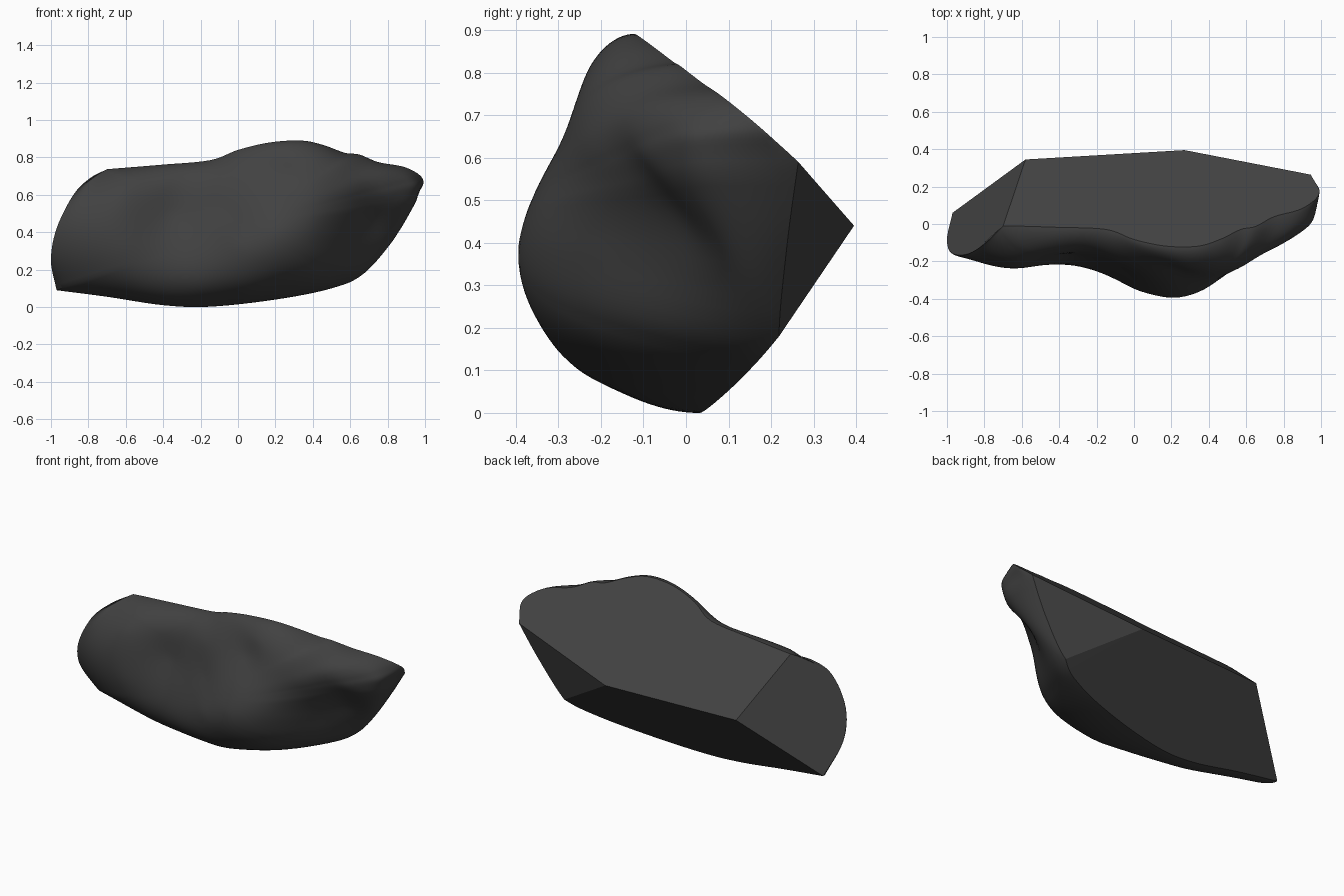
import bpy, bmesh, math
from mathutils import Vector
from mathutils.geometry import intersect_line_line_2d

if "Cube" in bpy.data.objects:
    bpy.data.objects.remove(bpy.data.objects["Cube"])

# Front outline (x, z), clockwise from the lower left corner
OUTLINE = [(-.97, .09), (-1, .25), (-.97, .42), (-.88, .6), (-.79, .69), (-.7, .737),
           (-.42, .76), (-.15, .785), (0, .84), (.17, .88), (.34, .89), (.46, .865),
           (.57, .825), (.65, .815), (.75, .775), (.9, .745), (.99, .68), (.945, .59),
           (.83, .39), (.67, .18), (.5, .1), (.2, .04), (-.15, .002), (-.4, .01), (-.7, .055)]
LOW_LEFT, TOP_LEFT, RIGHT, LOW_RIGHT = 0, 5, 17, 19
CORNERS = (LOW_LEFT, TOP_LEFT)

# Relief of the weathered front (x, z, y)
RELIEF = [(.2, .4, -.393), (.28, .8, -.23), (.24, .7, -.25), (.2, .57, -.325), (.12, .22, -.35),
          (.05, .09, -.235), (0, .33, -.345), (-.05, .5, -.25), (-.1, .67, -.185), (-.13, .36, -.26),
          (-.28, .3, -.22), (-.35, .5, -.16), (-.4, .66, -.15), (-.6, .32, -.235),
          (-.62, .6, -.2), (-.85, .33, -.19), (-.5, .1, -.16), (-.2, .1, -.21),
          (.4, .44, -.335), (.6, .6, -.21), (.8, .6, -.095), (.9, .62, -.035), (.96, .64, .03),
          (.6, .36, -.1), (.4, .19, -.23), (.5, .28, -.2), (.55, .18, -.05), (.72, .47, -.03),
          (.8, .4, .06), (.7, .28, .05)]


def back_y(x, z):
    """Depth of the four flat split planes behind the rock."""
    return min((.768 + .055 * x - z) / .869, 1.396 + 1.316 * x - .659 * z,
               .045 + .0552 * x + .761 * z, .34 - .257 * x + .2826 * z)


def catmull(i, t):
    a, b = pts[i], pts[(i + 1) % n]
    before = 2 * a - b if i in CORNERS else pts[i - 1]
    after = 2 * b - a if (i + 1) % n in CORNERS else pts[(i + 2) % n]
    return .5 * (2 * a + (b - before) * t + (2 * before - 5 * a + 4 * b - after) * t * t
                 + (3 * a - before - 3 * b + after) * t ** 3)


# Smooth rim
SUB, RINGS = 6, 36
pts = [Vector(p) for p in OUTLINE]
n = len(pts)
rim = [catmull(i, k / SUB) for i in range(n) for k in range(SUB)]
N = len(rim)
C = Vector((.03, .44))


def spread(t, p):
    """Ring radius towards rim point p; the right end bulges past its rim."""
    over = .15 * min(1, max(0, (p.x - .6) * 5)) * min(1, max(0, (.69 - p.y) * 8))
    return math.sin(t * math.pi / 2) + over * t * t * math.sin(math.pi * t)


def unroll(p):
    """Spread the steep border so that relief is smooth right up to the rim."""
    d = Vector(p) - C
    for i in range(N):
        hit = intersect_line_line_2d(C, C + d.normalized() * 3, rim[i], rim[(i + 1) % N])
        if hit:
            s = d.length / (hit - C).length
            k = next((k for k in range(400) if spread(k / 400, hit) >= s), 370)
            return C + (hit - C) * k / 400
    return Vector(p)


def kernel(d):
    return d * d * math.log(d) if d > 1e-9 else 0


# Thin-plate surface through the rim and relief points
knots = [(p, back_y(*p)) for p in rim[::3]] + [(unroll((x, z)), y) for x, z, y in RELIEF]
m = len(knots)
rows = []
for i, (p, y) in enumerate(knots):
    row = [kernel((p - q).length) for q, _ in knots] + [1, p.x, p.y, y]
    row[i] += .0005
    rows.append(row)
for f in (lambda p: 1, lambda p: p.x, lambda p: p.y):
    rows.append([f(q) for q, _ in knots] + [0, 0, 0, 0])
size = m + 3
for c in range(size):
    best = max(range(c, size), key=lambda r: abs(rows[r][c]))
    rows[c], rows[best] = rows[best], rows[c]
    for r in range(c + 1, size):
        k = rows[r][c] / rows[c][c]
        if k:
            rows[r] = [a - k * b for a, b in zip(rows[r], rows[c])]
w = [0] * size
for r in reversed(range(size)):
    w[r] = (rows[r][-1] - sum(rows[r][j] * w[j] for j in range(r + 1, size))) / rows[r][r]


def front_y(p):
    return (sum(w[i] * kernel((p - q).length) for i, (q, _) in enumerate(knots))
            + w[m] + w[m + 1] * p.x + w[m + 2] * p.y)


# Front surface: rings from the centre to the rim
bm = bmesh.new()
centre = bm.verts.new((C.x, front_y(C), C.y))
rings = []
for k in range(1, RINGS + 1):
    t = k / RINGS
    ring = []
    for p in rim:
        q = C + (p - C) * spread(t, p)
        y = back_y(*p) if k == RINGS else front_y(C + (p - C) * t)
        ring.append(bm.verts.new((q.x, y, q.y)))
    rings.append(ring)
for i in range(N):
    j = (i + 1) % N
    bm.faces.new((centre, rings[0][i], rings[0][j]))
    for a, b in zip(rings, rings[1:]):
        bm.faces.new((a[i], b[i], b[j], a[j]))

# Flat split faces at the back
edge = rings[-1]
peak = bm.verts.new((.27, .395, .44))
shoulder = bm.verts.new((-.58, .345, .436))


def facet(start, end, corners):
    flat = bm.faces.new([edge[i % N] for i in range(start * SUB, end * SUB + 1)] + corners)
    for e in flat.edges:
        e.smooth = False


facet(LOW_LEFT, TOP_LEFT, [shoulder])
facet(TOP_LEFT, RIGHT, [peak, shoulder])
facet(RIGHT, LOW_RIGHT, [peak])
facet(LOW_RIGHT, n, [shoulder, peak])
bmesh.ops.triangulate(bm, faces=[f for f in bm.faces if len(f.verts) > 4])
bmesh.ops.recalc_face_normals(bm, faces=bm.faces)

mesh = bpy.data.meshes.new("rock")
bm.to_mesh(mesh)
bm.free()
rock = bpy.data.objects.new("rock", mesh)
bpy.context.collection.objects.link(rock)
stone = bpy.data.materials.new("dark_stone")
stone.diffuse_color = (.053, .053, .053, 1)
stone.use_nodes = True
stone.node_tree.nodes["Principled BSDF"].inputs["Base Color"].default_value = stone.diffuse_color
mesh.materials.append(stone)
bpy.context.view_layer.objects.active = rock
rock.select_set(True)
bpy.ops.object.shade_smooth_by_angle(angle=math.radians(35))
